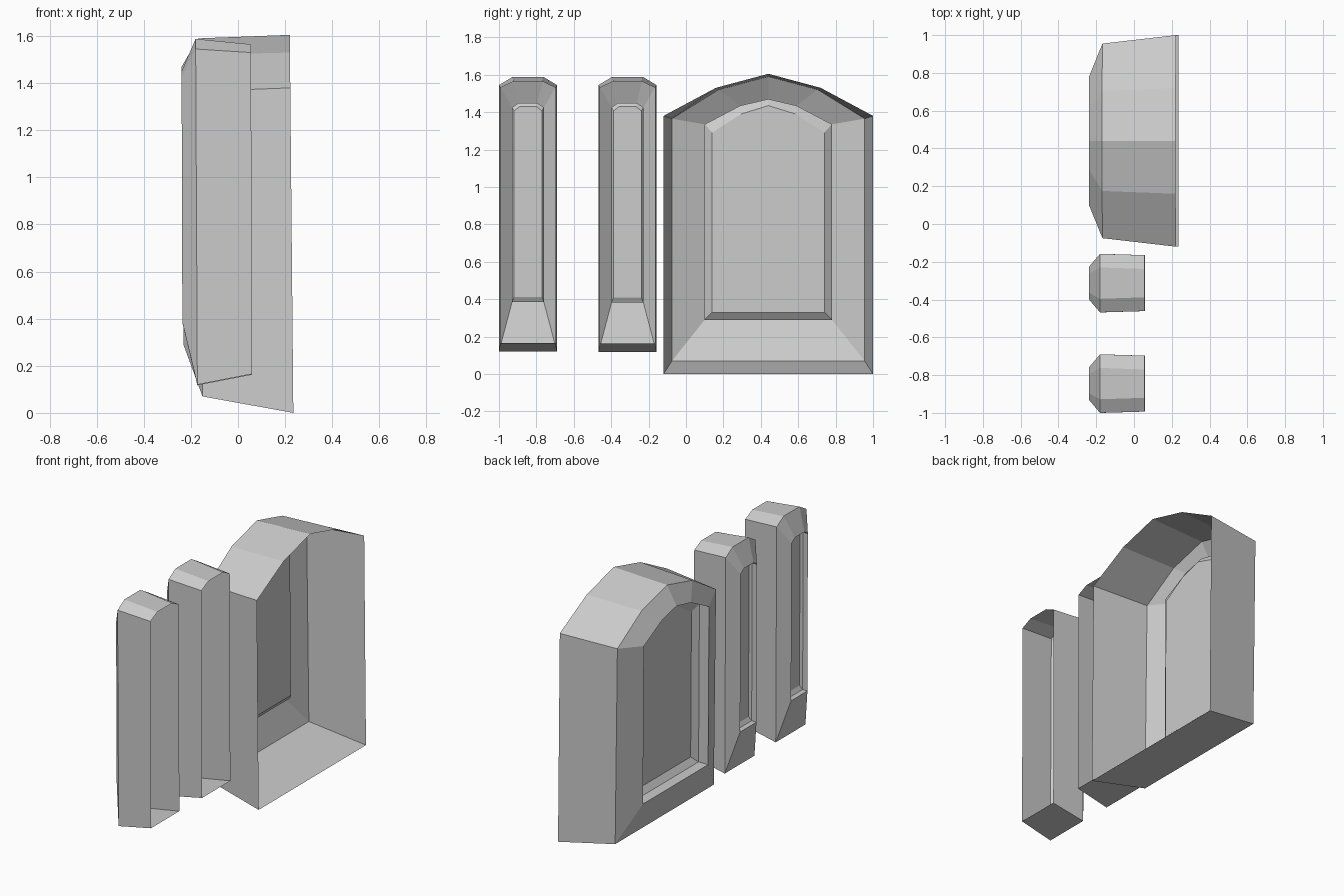
import bpy, bmesh

cube = bpy.data.objects.get("Cube")
if cube:
    bpy.data.objects.remove(cube, do_unlink=True)

grey = bpy.data.materials.new("plain_grey")
grey.use_nodes = True
colour = (0.6, 0.6, 0.6, 1)
grey.diffuse_color = colour
grey.node_tree.nodes["Principled BSDF"].inputs["Base Color"].default_value = colour


def outline(y, x_low, x_high, half, bottom, side, shoulder_half, shoulder, apex=None):
    """Arched outline around y, leaning from x_low at the ground to x_high at the top."""
    right = [(half, bottom), (half, side), (shoulder_half, shoulder)]
    points = right + ([(0, apex)] if apex else [])
    points += [(-a, z) for a, z in reversed(right)]
    return [(x_low + (x_high - x_low) * z / 1.6, y + a, z) for a, z in points]


def shift(ring, dx):
    return [(x + dx, y, z) for x, y, z in ring]


def loft(name, rings):
    """Skin the rings in order and close the last one with a panel."""
    bm = bmesh.new()
    loops = [[bm.verts.new(p) for p in ring] for ring in rings]
    for a, b in zip(loops, loops[1:]):
        for i in range(len(a)):
            j = (i + 1) % len(a)
            bm.faces.new((a[i], a[j], b[j], b[i]))
    bm.faces.new(loops[-1])
    bmesh.ops.recalc_face_normals(bm, faces=bm.faces)
    mesh = bpy.data.meshes.new(name)
    bm.to_mesh(mesh)
    bm.free()
    mesh.materials.append(grey)
    obj = bpy.data.objects.new(name, mesh)
    bpy.context.collection.objects.link(obj)
    return obj


# Wide arched window: open back, tapered sides, bevelled frame, recessed panel
c = 0.44
frame = outline(c, -0.23, -0.24, 0.34, 0.29, 1.335, 0.15, 1.435, 1.47)
loft("wide_arched_window", [
    outline(c, 0.235, 0.22, 0.56, 0, 1.38, 0.28, 1.53, 1.605),
    outline(c, -0.15, -0.17, 0.515, 0.07, 1.365, 0.265, 1.52, 1.59),
    frame,
    shift(frame, 0.07),
    outline(c, -0.13, -0.14, 0.3, 0.33, 1.29, 0.145, 1.39, 1.435),
])

# Two narrow windows with chamfered tops
for name, c, lift in (("narrow_window_front", -0.845, 0.0),
                      ("narrow_window_middle", -0.313, -0.003)):
    frame = outline(c, -0.235, -0.24, 0.085, 0.385 + lift, 1.425, 0.05, 1.45)
    loft(name, [
        outline(c, 0.06, 0.055, 0.148, 0.165 + lift, 1.53, 0.075, 1.565),
        outline(c, -0.172, -0.18, 0.155, 0.12 + lift, 1.545, 0.083, 1.588),
        frame,
        shift(frame, 0.035),
        outline(c, -0.185, -0.19, 0.074, 0.412 + lift, 1.407, 0.045, 1.43),
    ])
